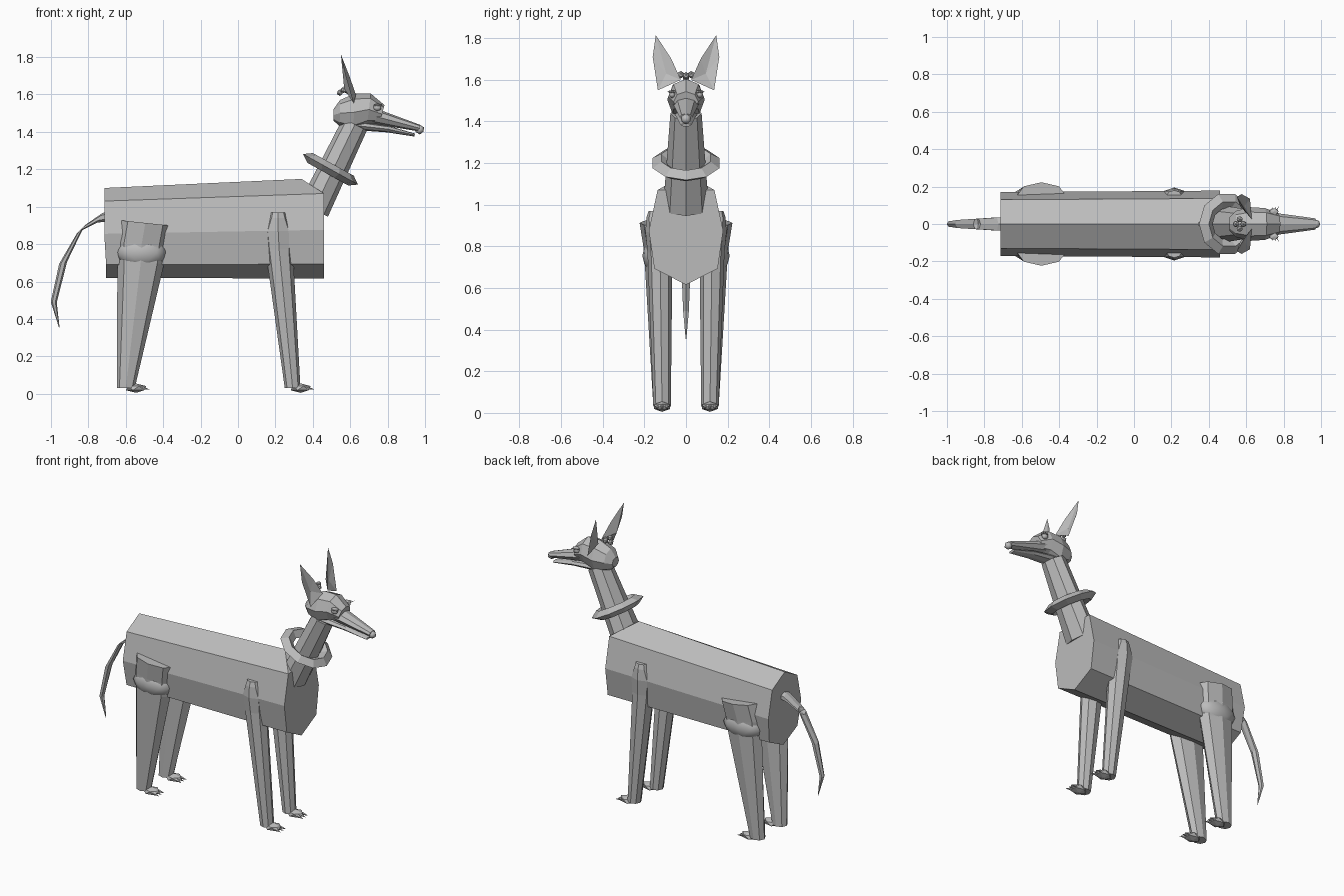
import bpy, bmesh
from math import sin, cos, pi, radians
from mathutils import Matrix, Vector

cube = bpy.data.objects.get("Cube")
if cube:
    bpy.data.objects.remove(cube, do_unlink=True)

grey = bpy.data.materials.new("plain grey")
grey.use_nodes = True
tone = (0.5, 0.5, 0.5, 1)
grey.diffuse_color = tone
grey.node_tree.nodes["Principled BSDF"].inputs["Base Color"].default_value = tone


def finish(name, bm, smooth=False):
    bmesh.ops.recalc_face_normals(bm, faces=bm.faces)
    for f in bm.faces:
        f.smooth = smooth
    mesh = bpy.data.meshes.new(name)
    bm.to_mesh(mesh)
    bm.free()
    mesh.materials.append(grey)
    ob = bpy.data.objects.new(name, mesh)
    bpy.context.collection.objects.link(ob)
    return ob


def loft(name, sections, sides=8, turn=0.0, side=1, smooth=False):
    """Join rings (x, y, z, radius in the xz plane, radius in y, pitch in degrees)."""
    bm = bmesh.new()
    rings = []
    for x, y, z, ra, rb, pitch in sections:
        p = radians(pitch)
        ring = []
        for i in range(sides):
            t = 2 * pi * (i + turn) / sides
            u = ra * cos(t)
            ring.append(bm.verts.new((x + u * cos(p), side * (y + rb * sin(t)), z + u * sin(p))))
        rings.append(ring)
    for a, b in zip(rings, rings[1:]):
        for i in range(sides):
            j = (i + 1) % sides
            bm.faces.new((a[i], a[j], b[j], b[i]))
    bm.faces.new(rings[0])
    bm.faces.new(rings[-1])
    return finish(name, bm, smooth)


def ball(name, loc, size, detail=1, smooth=False):
    bm = bmesh.new()
    bmesh.ops.create_icosphere(bm, subdivisions=detail, radius=1,
                               matrix=Matrix.Translation(loc) @ Matrix.Diagonal((*size, 1)))
    return finish(name, bm, smooth)


def spike(name, start, end, radius):
    start, end = Vector(start), Vector(end)
    way = end - start
    turn = way.to_track_quat("Z", "Y").to_matrix().to_4x4()
    bm = bmesh.new()
    bmesh.ops.create_cone(bm, cap_ends=True, segments=5, radius1=radius, radius2=0,
                          depth=way.length, matrix=Matrix.Translation((start + end) / 2) @ turn)
    return finish(name, bm)


# Body: an eight-sided barrel with the top of the chest cut back for the neck
half = [(0, 1.10), (.13, 1.03), (.17, .855), (.145, .69), (0, .62)]
profile = half + [(-y, z) for y, z in half[-2:0:-1]]
bm = bmesh.new()
rump = [bm.verts.new((-.715 if z > .8 else -.705, y, z)) for y, z in profile]
chest = []
for y, z in profile:
    x = .34 if z > 1.05 else .46
    chest.append(bm.verts.new((x, y * 1.05, z + (z - .66) * .11)))
for i in range(8):
    j = (i + 1) % 8
    bm.faces.new((rump[i], rump[j], chest[j], chest[i]))
bm.faces.new(rump)
bm.faces.new((chest[7], chest[0], chest[1]))
bm.faces.new(chest[1:])
finish("body", bm)

# Neck and collar
loft("neck", [(.405, 0, .985, .085, .11, -27), (.625, 0, 1.44, .072, .075, -27)])
bm = bmesh.new()
rings = []
tilt = Matrix.Translation((.495, 0, 1.2)) @ Matrix.Rotation(radians(29), 4, "Y")
for i in range(10):
    t = 2 * pi * i / 10
    ring = []
    for r, h in [(.168, 0), (.125, .03), (.085, 0), (.125, -.03)]:
        ring.append(bm.verts.new(tilt @ Vector((r * cos(t), r * sin(t), h))))
    rings.append(ring)
for i in range(10):
    a, b = rings[i], rings[(i + 1) % 10]
    for k in range(4):
        m = (k + 1) % 4
        bm.faces.new((a[k], a[m], b[m], b[k]))
finish("collar", bm)

# Head, muzzle, jaw and nose
loft("skull", [(.51, 0, 1.49, .03, .035, 90), (.545, 0, 1.50, .07, .07, 90),
               (.62, 0, 1.505, .10, .09, 88), (.70, 0, 1.52, .085, .085, 83),
               (.77, 0, 1.495, .05, .06, 75)])
loft("muzzle", [(.69, 0, 1.495, .045, .068, 75), (.97, 0, 1.42, .018, .03, 75)])
loft("lower_jaw", [(.62, 0, 1.435, .025, .055, 78), (.80, 0, 1.415, .018, .042, 75),
                   (.945, 0, 1.383, .008, .026, 75)])
ball("nose", (.972, 0, 1.412), (.026, .026, .026), smooth=True)

# Small tuft on the crown
for i, (x, y, z) in enumerate([(.545, 0, 1.61), (.565, .025, 1.625), (.565, -.025, 1.625), (.585, 0, 1.62)]):
    ball(f"crown_tuft_{i + 1}", (x, y, z), (.018, .018, .018))

# Tail
loft("tail", [(-.69, 0, .95, .032, .042, 65), (-.74, 0, .94, .03, .04, 60),
              (-.84, 0, .88, .028, .032, 45), (-.935, 0, .70, .022, .025, 15),
              (-.985, 0, .49, .016, .016, -5), (-.956, 0, .355, .002, .002, -15)], sides=6)

# Paired parts
for s, label in ((1, "left"), (-1, "right")):
    loft(f"{label}_front_leg", [(.292, .115, .03, .042, .042, 0), (.22, .125, .77, .073, .06, 0),
                                (.215, .13, .87, .08, .065, 0), (.215, .145, .94, .05, .045, 0),
                                (.215, .15, .97, .04, .03, 0)], side=s)
    loft(f"{label}_hind_leg", [(-.60, .115, .03, .048, .042, 0), (-.52, .135, .70, .125, .062, -3),
                               (-.515, .14, .80, .133, .065, -5), (-.495, .15, .913, .133, .073, -6)], side=s)
    ball(f"{label}_thigh", (-.515, s * .145, .755), (.135, .065, .085), 2, True)

    # Feet with three claws each
    for part, x in (("front", .335), ("hind", -.545)):
        ball(f"{label}_{part}_foot", (x, s * .115, .03), (.06, .045, .025))
        for k in (-1, 0, 1):
            y = s * .115 + k * .022
            spike(f"{label}_{part}_claw_{k + 2}", (x + .035, y, .03), (x + .075, y + k * .006, .022), .01)

    # Eyes with a lid and lashes
    ball(f"{label}_eye", (.745, s * .066, 1.53), (.022, .016, .018), 2, True)
    ball(f"{label}_eyelid", (.748, s * .066, 1.543), (.027, .021, .009))
    for k in (-1, 0, 1):
        spike(f"{label}_lash_{k + 2}", (.75 + k * .01, s * .07, 1.54), (.76 + k * .016, s * .096, 1.545), .004)

    # Pointed ears, cupped towards the front
    bm = bmesh.new()
    rim = [bm.verts.new((x, s * y, z)) for x, y, z in
           [(.55, .145, 1.815), (.575, .16, 1.71), (.62, .135, 1.55), (.63, .025, 1.60), (.595, .07, 1.70)]]
    for x in (.568, .59):
        mid = bm.verts.new((x, s * .095, 1.63))
        for i in range(5):
            bm.faces.new((rim[i], rim[(i + 1) % 5], mid))
    finish(f"{label}_ear", bm)
